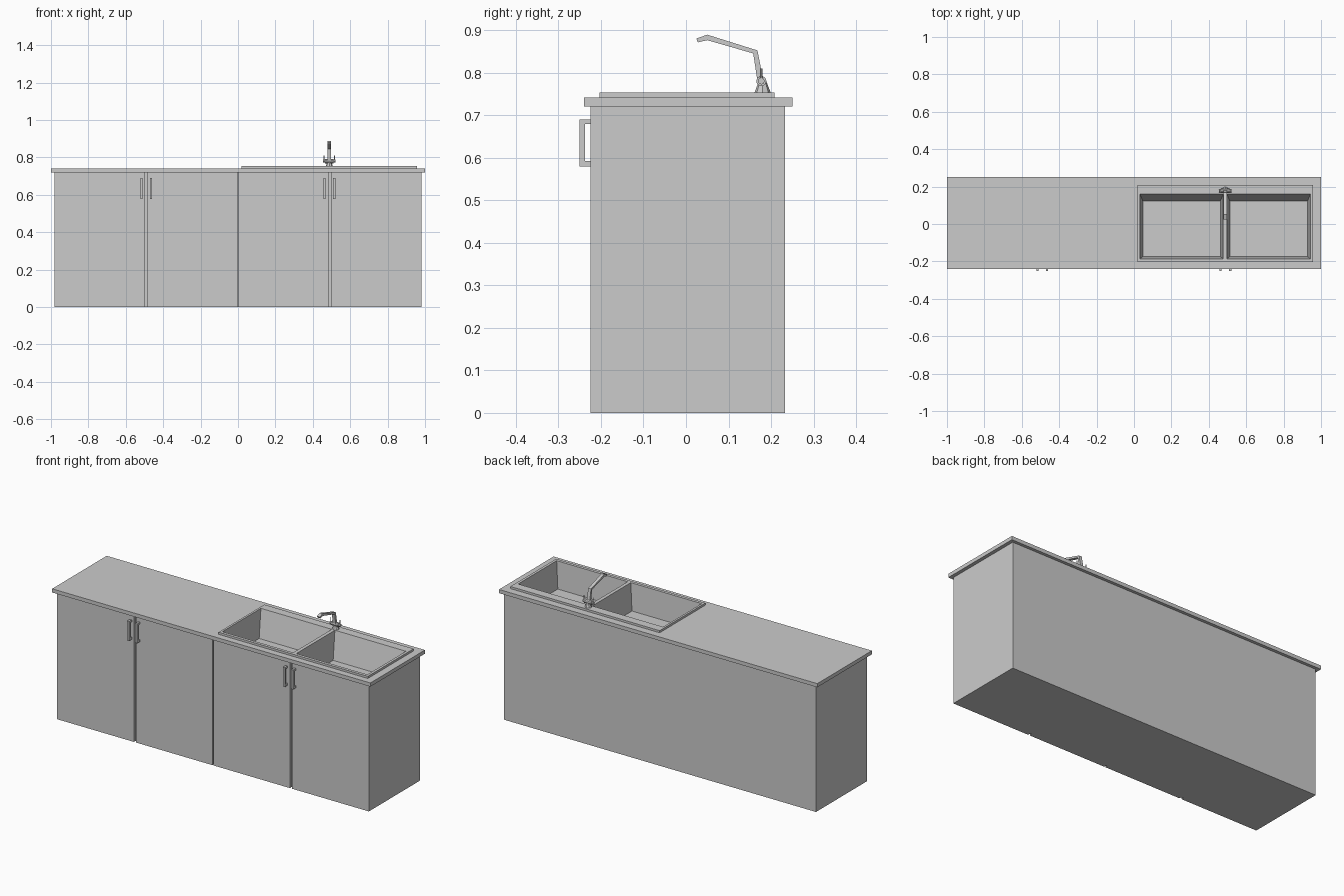
import bpy, bmesh, math
from mathutils import Matrix

if "Cube" in bpy.data.objects:
    bpy.data.objects.remove(bpy.data.objects["Cube"])


def finish(name, bm):
    bmesh.ops.remove_doubles(bm, verts=bm.verts, dist=1e-5)
    bmesh.ops.recalc_face_normals(bm, faces=bm.faces)
    me = bpy.data.meshes.new(name)
    bm.to_mesh(me)
    bm.free()
    ob = bpy.data.objects.new(name, me)
    bpy.context.collection.objects.link(ob)
    return ob


def extrude(name, pts, vec):
    """Solid prism from a planar outline."""
    bm = bmesh.new()
    f = bm.faces.new([bm.verts.new(p) for p in pts])
    new = bmesh.ops.extrude_face_region(bm, geom=[f], use_keep_orig=True)["geom"]
    bmesh.ops.translate(bm, verts=[g for g in new if isinstance(g, bmesh.types.BMVert)], vec=vec)
    return finish(name, bm)


def rod(name, centre, r1, r2, length, axis="Z", sides=8):
    bm = bmesh.new()
    rot = Matrix.Rotation(math.pi / 2, 4, "Y") if axis == "X" else Matrix()
    bmesh.ops.create_cone(bm, cap_ends=True, segments=sides, radius1=r1, radius2=r2,
                          depth=length, matrix=Matrix.Translation(centre) @ rot)
    return finish(name, bm)


def quad(bm, pts):
    bm.faces.new([bm.verts.new(p) for p in pts])


def ring(x0, x1, y0, y1, z):
    return [(x0, y0, z), (x1, y0, z), (x1, y1, z), (x0, y1, z)]


def walls(bm, a, b):
    for i in range(4):
        j = (i + 1) % 4
        quad(bm, [a[i], a[j], b[j], b[i]])


def grid(bm, xs, ys, z, holes):
    for i in range(len(xs) - 1):
        for j in range(len(ys) - 1):
            if (i, j) not in holes:
                quad(bm, ring(xs[i], xs[i + 1], ys[j], ys[j + 1], z))


# Cabinet body: plan outline with door grooves along the front
FRONT, BACK, TOP = -0.225, 0.233, 0.72
outline = [(-0.98, FRONT)]
for x, w in ((-0.49, 0.0065), (0, 0.004), (0.49, 0.0065)):
    outline += [(x - w, FRONT), (x - w, FRONT + 0.015), (x + w, FRONT + 0.015), (x + w, FRONT)]
outline += [(0.98, FRONT), (0.98, BACK), (-0.98, BACK)]
body = extrude("cabinet_body", [(x, y, 0) for x, y in outline], (0, 0, TOP))
# open the top under the counter so the bowls hang inside
bm = bmesh.new()
bm.from_mesh(body.data)
bmesh.ops.delete(bm, geom=[f for f in bm.faces if f.calc_center_median().z > TOP - 0.01],
                 context="FACES_ONLY")
bm.to_mesh(body.data)
bm.free()

# Countertop slab with the sink opening
bm = bmesh.new()
xs, ys = [-1, 0.025, 0.955, 1], [-0.24, -0.195, 0.2, 0.25]
for z in (TOP, 0.741):
    grid(bm, xs, ys, z, {(1, 1)})
walls(bm, ring(-1, 1, -0.24, 0.25, TOP), ring(-1, 1, -0.24, 0.25, 0.741))
walls(bm, ring(0.025, 0.955, -0.195, 0.2, TOP), ring(0.025, 0.955, -0.195, 0.2, 0.741))
counter = finish("countertop", bm)

# Double sink: raised rim with two tapered bowls
RIM, FLOOR = 0.753, 0.60
bm = bmesh.new()
xs, ys = [0.02, 0.032, 0.477, 0.497, 0.943, 0.958], [-0.203, -0.186, 0.16, 0.208]
grid(bm, xs, ys, RIM, {(1, 1), (3, 1)})
walls(bm, ring(xs[0], xs[-1], ys[0], ys[-1], 0.741), ring(xs[0], xs[-1], ys[0], ys[-1], RIM))
for i in (1, 3):
    low = ring(xs[i] + 0.015, xs[i + 1] - 0.015, -0.175, 0.123, FLOOR)
    walls(bm, ring(xs[i], xs[i + 1], ys[1], ys[2], RIM), low)
    quad(bm, low)
sink = finish("double_sink", bm)

# merge coplanar grid cells on both slabs
for ob in (counter, sink):
    bm = bmesh.new()
    bm.from_mesh(ob.data)
    bmesh.ops.recalc_face_normals(bm, faces=bm.faces)
    if sum(f.normal.z * f.calc_area() for f in bm.faces if f.calc_center_median().z > 0.74) < 0:
        bmesh.ops.reverse_faces(bm, faces=bm.faces)
    bm.to_mesh(ob.data)
    bm.free()

# Door handles: C-shaped profile
c = [(FRONT, 0.69), (-0.25, 0.69), (-0.25, 0.579), (FRONT, 0.579),
     (FRONT, 0.592), (-0.237, 0.592), (-0.237, 0.679), (FRONT, 0.679)]
for n, x in enumerate((-0.516, -0.465, 0.463, 0.515)):
    extrude(f"door_handle_{n + 1}", [(x - 0.006, y, z) for y, z in c], (0.012, 0, 0))

# Mixer tap: base, cross body, levers and bent spout
TX, TY = 0.488, 0.18
rod("tap_base", (TX, TY, 0.766), 0.019, 0.009, 0.026)
rod("tap_cross_body", (TX, TY - 0.003, 0.78), 0.012, 0.012, 0.045, "X", 10)
for side, s in (("left", -1), ("right", 1)):
    rod(f"tap_knob_{side}", (TX + s * 0.027, TY - 0.003, 0.78), 0.008, 0.008, 0.012, "X")
    rod(f"tap_lever_{side}", (TX + s * 0.029, TY - 0.003, 0.793), 0.0025, 0.0025, 0.034)
spout = [(0.182, 0.78), (0.168, 0.852), (0.05, 0.889), (0.024, 0.88),
         (0.028, 0.871), (0.05, 0.876), (0.158, 0.845), (0.168, 0.78)]
extrude("tap_spout", [(TX - 0.009, y, z) for y, z in spout], (0.018, 0, 0))
